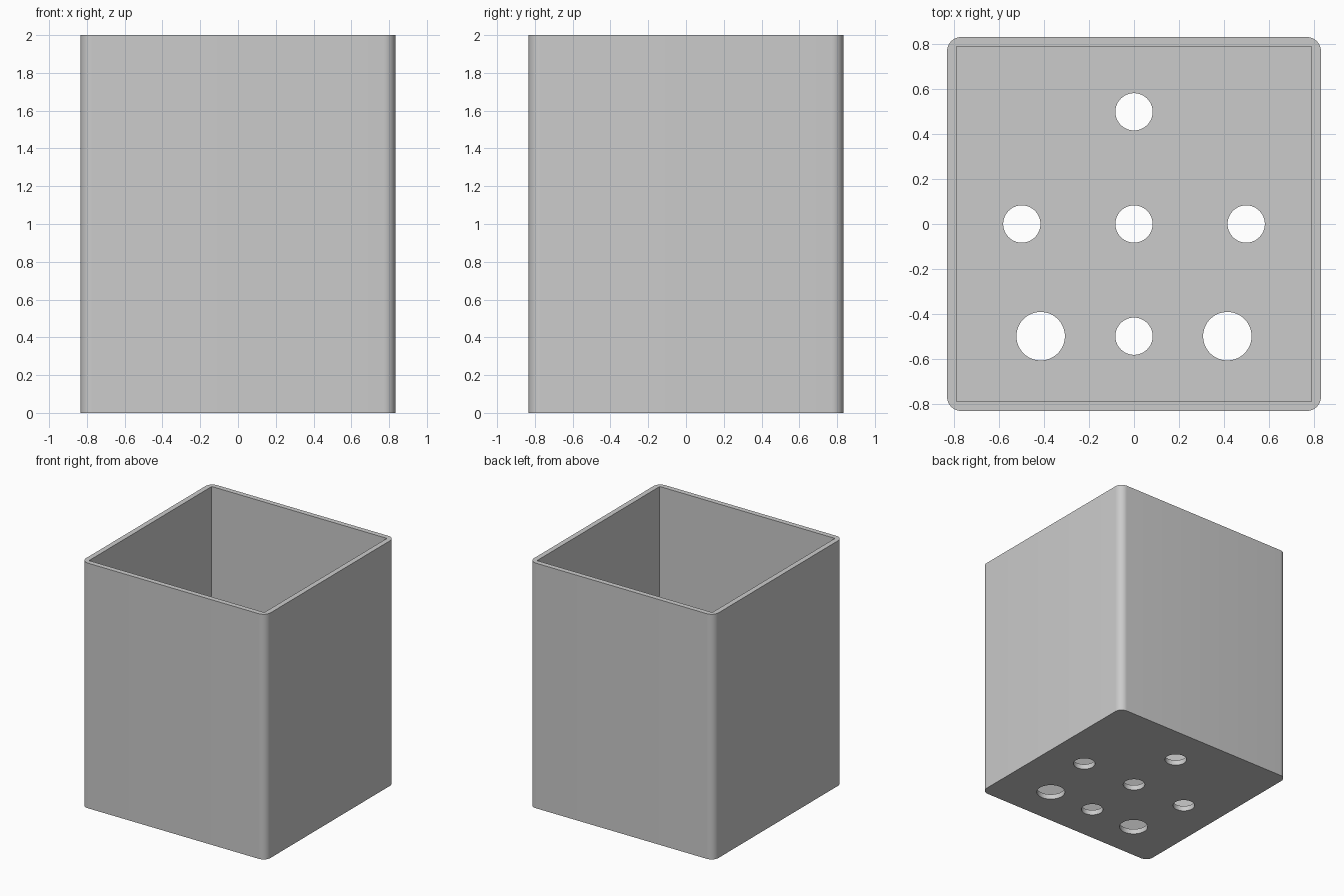
import bpy
import math

if "Cube" in bpy.data.objects:
    bpy.data.objects.remove(bpy.data.objects["Cube"], do_unlink=True)

HALF, HEIGHT, WALL, CORNER = 0.833, 2.0, 0.042, 0.0625

grey = bpy.data.materials.new("plain grey")
grey.use_nodes = True
colour = (0.6, 0.6, 0.6, 1)
grey.diffuse_color = colour
grey.node_tree.nodes["Principled BSDF"].inputs["Base Color"].default_value = colour


def box(name, half, bottom, top):
    bpy.ops.mesh.primitive_cube_add(size=1, location=(0, 0, (bottom + top) / 2))
    obj = bpy.context.object
    obj.name = name
    obj.scale = (2 * half, 2 * half, top - bottom)
    bpy.ops.object.transform_apply(location=True, scale=True)
    obj.data.materials.append(grey)
    return obj


def apply_modifier(obj, mod):
    bpy.context.view_layer.objects.active = obj
    bpy.ops.object.modifier_apply(modifier=mod.name)


def cut(obj, cutter):
    mod = obj.modifiers.new("cut", "BOOLEAN")
    mod.operation = "DIFFERENCE"
    mod.solver = "EXACT"
    mod.object = cutter
    apply_modifier(obj, mod)
    bpy.data.objects.remove(cutter, do_unlink=True)


# Square pot with rounded upright edges
pot = box("planter_pot", HALF, 0, HEIGHT)
weights = pot.data.attributes.new("bevel_weight_edge", "FLOAT", "EDGE")
for edge in pot.data.edges:
    a, b = (pot.data.vertices[i].co for i in edge.vertices)
    weights.data[edge.index].value = 1.0 if abs(a.z - b.z) > 1 else 0.0
bevel = pot.modifiers.new("round", "BEVEL")
bevel.limit_method = "WEIGHT"
bevel.width = CORNER
bevel.segments = 10
apply_modifier(pot, bevel)

# Sharp-cornered hollow, open at the top
cut(pot, box("hollow_cutter", HALF - WALL, WALL, HEIGHT + 0.5))

# Drain holes through the floor: five small, two large
small, large = 0.083, 0.108
holes = [(0, 0.5, small), (0, 0, small), (0, -0.5, small)]
for side in (-1, 1):
    holes += [(side * 0.5, 0, small), (side * 0.416, -0.5, large)]
for x, y, radius in holes:
    bpy.ops.mesh.primitive_cylinder_add(vertices=64, radius=radius, depth=0.4, location=(x, y, 0))
    cutter = bpy.context.object
    cutter.data.materials.append(grey)
    cut(pot, cutter)

# Smooth corners and holes, crisp rims
bpy.ops.object.select_all(action="DESELECT")
pot.select_set(True)
bpy.context.view_layer.objects.active = pot
bpy.ops.object.shade_smooth_by_angle(angle=math.radians(30))
